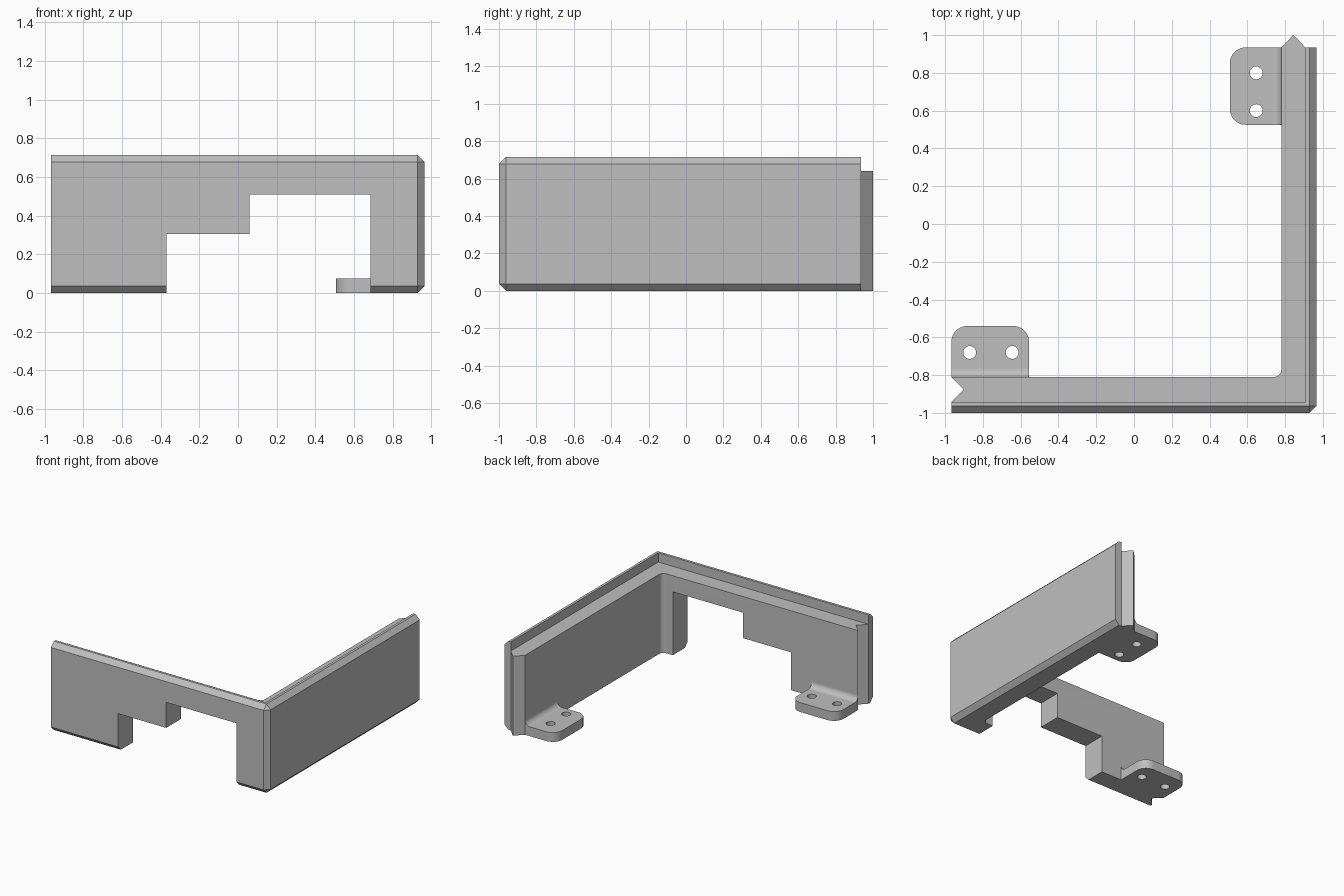
import bpy, bmesh, math
from mathutils import Matrix

if "Cube" in bpy.data.objects:
    bpy.data.objects.remove(bpy.data.objects["Cube"])

grey = bpy.data.materials.new("plain grey")
grey.use_nodes = True
grey.diffuse_color = (0.52, 0.52, 0.52, 1)
grey.node_tree.nodes["Principled BSDF"].inputs["Base Color"].default_value = grey.diffuse_color


def arc(cx, cy, r, start, end, steps=10):
    angles = [math.radians(start + (end - start) * i / steps) for i in range(steps + 1)]
    return [(cx + r * math.cos(a), cy + r * math.sin(a)) for a in angles]


def add_prism(bm, outline, low, high):
    base = bm.faces.new([bm.verts.new((x, y, low)) for x, y in outline])
    top = bmesh.ops.extrude_face_region(bm, geom=[base])["geom"]
    verts = [v for v in top if isinstance(v, bmesh.types.BMVert)]
    bmesh.ops.translate(bm, verts=verts, vec=(0, 0, high - low))
    bmesh.ops.recalc_face_normals(bm, faces=bm.faces)


def make_object(name, bm):
    mesh = bpy.data.meshes.new(name)
    bm.to_mesh(mesh)
    bm.free()
    obj = bpy.data.objects.new(name, mesh)
    bpy.context.collection.objects.link(obj)
    mesh.materials.append(grey)
    return obj


def prism(name, outline, low, high):
    bm = bmesh.new()
    add_prism(bm, outline, low, high)
    return make_object(name, bm)


def activate(obj):
    bpy.ops.object.select_all(action="DESELECT")
    obj.select_set(True)
    bpy.context.view_layer.objects.active = obj


def cut(obj, cutter):
    mod = obj.modifiers.new("cut", "BOOLEAN")
    mod.operation = "DIFFERENCE"
    mod.solver = "EXACT"
    mod.object = cutter
    activate(obj)
    bpy.ops.object.modifier_apply(modifier=mod.name)
    bpy.data.objects.remove(cutter)


def box(x0, x1, y0, y1):
    return [(x0, y0), (x1, y0), (x1, y1), (x0, y1)]


def smooth(obj):
    activate(obj)
    bpy.ops.object.shade_smooth_by_angle(angle=math.radians(30))


# Main dimensions
LEFT, RIGHT, FRONT, BACK = -0.967, 0.965, -1.0, 0.935
IN_X, IN_Y = 0.78, -0.81          # inner wall faces
LIP_X, LIP_Y = 0.907, -0.943      # inner faces of the raised lip
HEIGHT, LEDGE, CHAMFER = 0.715, 0.64, 0.037

# L-shaped wall with a V groove at its left end and a rounded inner corner
bm = bmesh.new()
add_prism(bm, [(LEFT, FRONT), (RIGHT, FRONT), (RIGHT, BACK), (IN_X, BACK)]
          + arc(IN_X - 0.04, IN_Y + 0.04, 0.04, 0, -90)
          + [(LEFT, IN_Y), (LEFT + 0.065, (IN_Y + LIP_Y) / 2), (LEFT, LIP_Y)], 0, HEIGHT)


def lies_on(edge, axis, value):
    return all(abs(v.co[axis] - value) < 1e-4 for v in edge.verts)


outer = [e for e in bm.edges
         if (lies_on(e, 1, FRONT) and not lies_on(e, 0, LEFT))
         or (lies_on(e, 0, RIGHT) and not lies_on(e, 1, BACK))]
bmesh.ops.bevel(bm, geom=outer, offset=CHAMFER, segments=1, affect="EDGES")
wall = make_object("corner_wall", bm)

# Ledge behind the lip, then the stepped opening in the front
cut(wall, prism("ledge_cutter", box(-1.3, LIP_X, LIP_Y, 1.3), LEDGE, 1))
cut(wall, prism("low_opening_cutter", box(-0.37, 0.2, -1.2, -0.7), -0.1, 0.305))
cut(wall, prism("high_opening_cutter", box(0.06, 0.685, -1.2, -0.7), -0.1, 0.51))
smooth(wall)

# Pointed tongue on the back end
prism("joining_tongue", [(IN_X, BACK), (LIP_X, BACK), ((IN_X + LIP_X) / 2, 1)], 0, LEDGE)


# Mounting tabs: rounded plate, two screw holes and a concave fillet to the wall
def mounting_tab(side, length, depth, holes, hole_depth, location, turn):
    thick, r, f = 0.075, 0.085, 0.045
    tab = prism(side + "_mounting_tab", [(0, 0), (length, 0)]
                + arc(length - r, depth - r, r, 0, 90)
                + arc(r, depth - r, r, 90, 180), 0, thick)
    for u in holes:
        circle = arc(u, hole_depth, 0.034, 0, 360, 32)[:-1]
        cut(tab, prism("hole_cutter", circle, -0.1, 0.2))
    bm = bmesh.new()
    add_prism(bm, [(0, 0)] + arc(f, f, f, 270, 180), 0, length)
    # profile plane becomes (depth, height), extrusion becomes length
    bm.transform(Matrix(((0, 0, 1, 0), (1, 0, 0, 0), (0, 1, 0, thick), (0, 0, 0, 1))))
    fillet = make_object(side + "_tab_fillet", bm)
    for obj in (tab, fillet):
        obj.location = location
        obj.rotation_euler.z = math.radians(turn)
        smooth(obj)


mounting_tab("left_end", 0.412, 0.27, (0.097, 0.322), 0.13, (LEFT, IN_Y, 0), 0)
mounting_tab("back_end", 0.41, 0.273, (0.075, 0.275), 0.133, (IN_X, 0.525, 0), 90)
